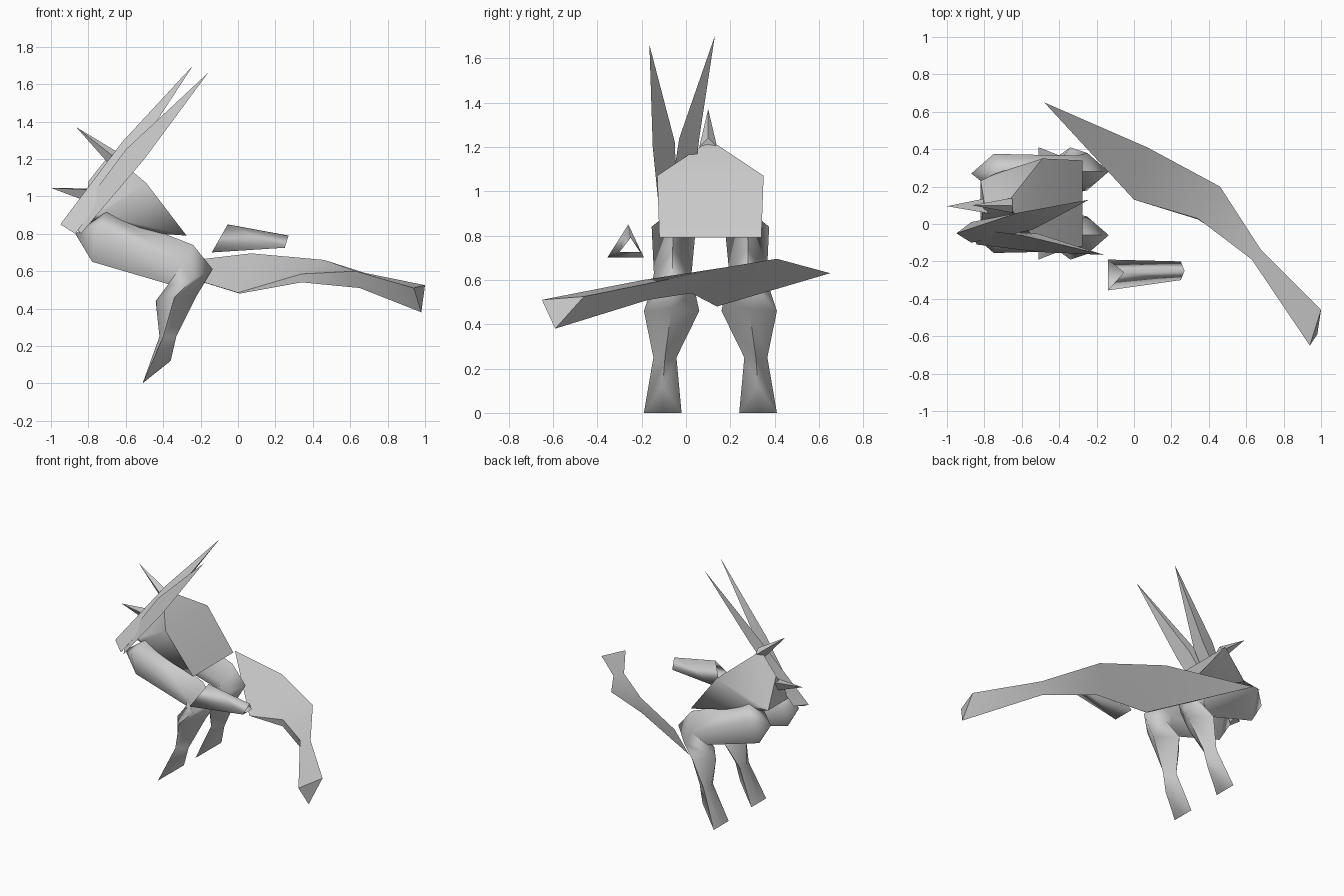
import bpy
import bmesh

cube = bpy.data.objects.get("Cube")
if cube:
    bpy.data.objects.remove(cube, do_unlink=True)

grey = bpy.data.materials.new("plain_grey")
grey.use_nodes = True
tone = (0.6, 0.6, 0.6, 1)
grey.diffuse_color = tone
grey.node_tree.nodes["Principled BSDF"].inputs["Base Color"].default_value = tone


def finish(name, bm, smooth_angle):
    """Turn a bmesh into a shaded object with the shared material."""
    bmesh.ops.recalc_face_normals(bm, faces=bm.faces)
    mesh = bpy.data.meshes.new(name)
    bm.to_mesh(mesh)
    bm.free()
    mesh.materials.append(grey)
    obj = bpy.data.objects.new(name, mesh)
    bpy.context.collection.objects.link(obj)
    bpy.ops.object.select_all(action="DESELECT")
    obj.select_set(True)
    bpy.context.view_layer.objects.active = obj
    bpy.ops.object.shade_smooth_by_angle(angle=smooth_angle)


def loft(name, rings, tip=None, start=None, caps=True, smooth_angle=0.6):
    """Skin a chain of equal rings, with optional pointed ends."""
    bm = bmesh.new()
    loops = [[bm.verts.new(p) for p in ring] for ring in rings]
    count = len(loops[0])
    for low, high in zip(loops, loops[1:]):
        for i in range(count):
            j = (i + 1) % count
            bm.faces.new((low[i], low[j], high[j], high[i]))
    for loop, point in ((loops[0], start), (loops[-1], tip)):
        if point:
            apex = bm.verts.new(point)
            for i in range(count):
                bm.faces.new((loop[i], loop[(i + 1) % count], apex))
        elif caps:
            bm.faces.new(loop)
    finish(name, bm, smooth_angle)


def hull(name, points):
    """Wrap a faceted shell around a few corner points."""
    bm = bmesh.new()
    for p in points:
        bm.verts.new(p)
    result = bmesh.ops.convex_hull(bm, input=bm.verts)
    loose = [v for v in result["geom_interior"] if isinstance(v, bmesh.types.BMVert)]
    bmesh.ops.delete(bm, geom=loose, context="VERTS")
    finish(name, bm, 0.8)


# Body shell: symmetric pairs about the middle plane, plus ridge points
middle = 0.11
body = [(-0.68, middle, 1.23), (-0.8, middle, 1.08), (-0.72, middle, 0.82)]
for x, half, z in ((-0.275, 0.23, 0.79), (-0.49, 0.24, 1.07),
                   (-0.74, 0.16, 0.9), (-0.82, 0.12, 0.88)):
    body += [(x, middle - half, z), (x, middle + half, z)]
hull("body_shell", body)

# Legs: each ring gives front, side and back points, centre and half width
leg_rings = (
    ((-0.70, 0.92), (-0.75, 0.84), (-0.78, 0.65), -0.055, 0.1),
    ((-0.24, 0.74), (-0.30, 0.63), (-0.37, 0.53), -0.06, 0.085),
    ((-0.135, 0.61), (-0.25, 0.55), (-0.38, 0.52), -0.06, 0.10),
    ((-0.22, 0.47), (-0.34, 0.46), (-0.44, 0.44), -0.065, 0.125),
    ((-0.33, 0.25), (-0.40, 0.25), (-0.42, 0.25), -0.095, 0.052),
    ((-0.36, 0.12), (-0.51, 0), (-0.51, 0), -0.105, 0.085),
)
for name, side in (("right_leg", 1), ("left_leg", -1)):
    def place(xz, y):
        return (xz[0], middle + side * (y - middle), xz[1])

    rings = [[place(front, y), place(wide, y - half), place(back, y), place(wide, y + half)]
             for front, wide, back, y, half in leg_rings]
    loft(name, rings, start=place((-0.87, 0.8), -0.05), smooth_angle=1.3)

# Long curved blade behind and beside the body
loft("long_blade", [
    [(0.07, 0.41, 0.695), (0, 0.13, 0.485), (0.01, 0.14, 0.48)],
    [(0.46, 0.2, 0.66), (0.34, 0.03, 0.585), (0.34, 0.025, 0.54)],
    [(0.68, -0.14, 0.59), (0.63, -0.19, 0.6), (0.65, -0.17, 0.51)],
    [(1, -0.46, 0.525), (0.94, -0.65, 0.51), (0.98, -0.59, 0.38)],
], start=(-0.48, 0.65, 0.63))

# Open three-sided sleeve floating at the side
loft("open_sleeve", [
    [(-0.14, -0.355, 0.7), (-0.14, -0.19, 0.7), (-0.055, -0.26, 0.85)],
    [(0.25, -0.3, 0.725), (0.25, -0.2, 0.725), (0.27, -0.25, 0.79)],
], caps=False, smooth_angle=2.2)

# Pair of long swept ears
loft("inner_ear_blade", [
    [(-0.95, -0.05, 0.85), (-0.87, -0.1, 0.8), (-0.87, 0.01, 0.84)],
    [(-0.62, 0.06, 1.29), (-0.54, -0.03, 1.24), (-0.55, 0.06, 1.24)],
], tip=(-0.24, 0.13, 1.7))
loft("outer_ear_blade", [
    [(-0.89, -0.02, 0.86), (-0.84, -0.11, 0.8), (-0.8, -0.04, 0.87)],
    [(-0.6, -0.06, 1.25), (-0.5, -0.15, 1.2), (-0.52, -0.05, 1.22)],
], tip=(-0.16, -0.165, 1.66))

# Short spikes on the crown and the snout
loft("crown_spike", [
    [(-0.65, 0.1, 1.24), (-0.65, 0.06, 1.2), (-0.67, 0.1, 1.15), (-0.65, 0.14, 1.2)],
], tip=(-0.865, 0.1, 1.37))
loft("snout_spike", [
    [(-0.68, 0.04, 1.03), (-0.68, 0.16, 1.04), (-0.72, 0.1, 0.94)],
], tip=(-1, 0.095, 1.045))
